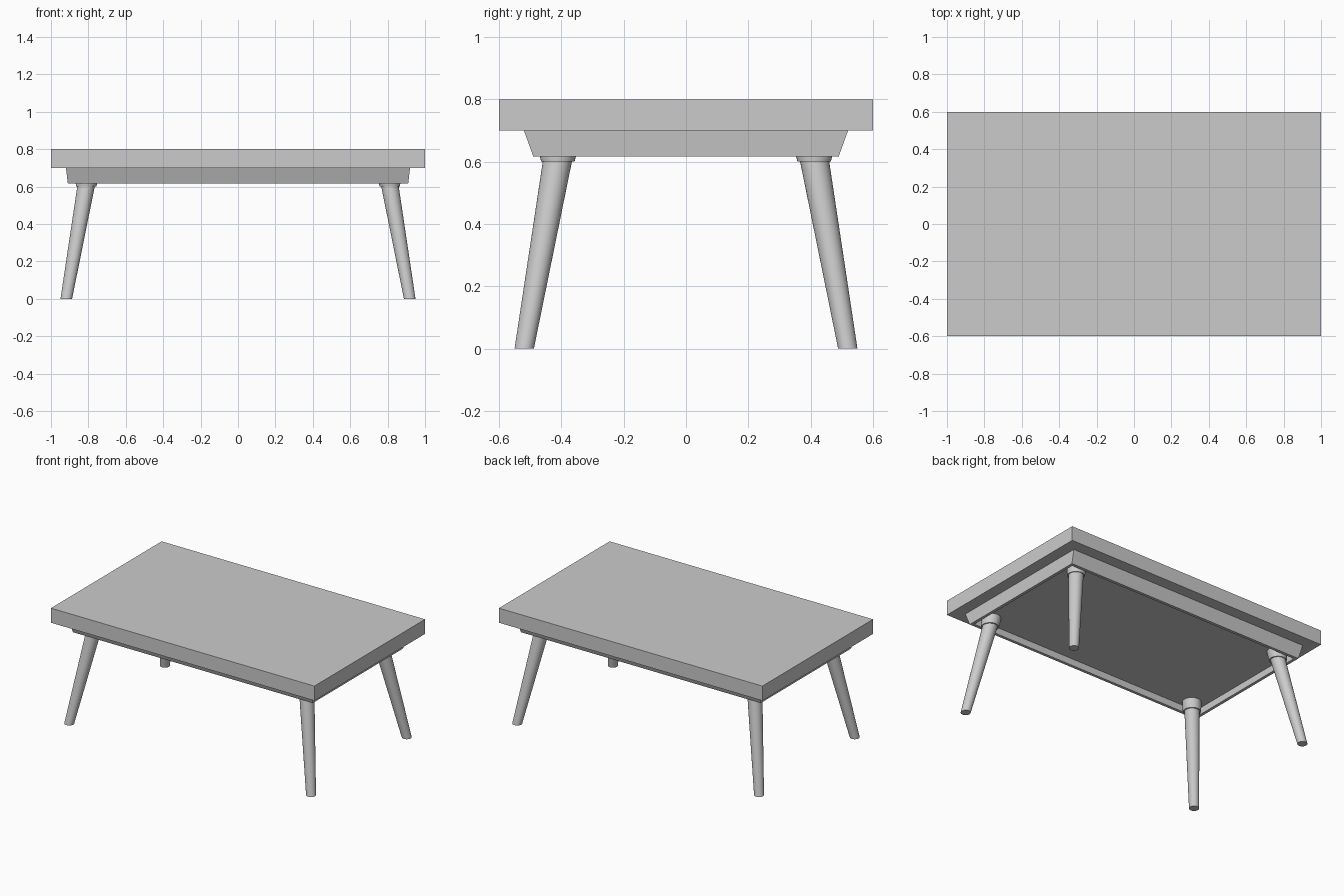
import bpy, bmesh
from math import cos, sin, pi

if "Cube" in bpy.data.objects:
    bpy.data.objects.remove(bpy.data.objects["Cube"])


def rect(hx, hy, z):
    return [(-hx, -hy, z), (hx, -hy, z), (hx, hy, z), (-hx, hy, z)]


def ring(cx, cy, z, r, n=32):
    return [(cx + r * cos(2 * pi * i / n), cy + r * sin(2 * pi * i / n), z) for i in range(n)]


def loft(name, rings, smooth=False):
    """Skin a stack of matching rings and cap both ends."""
    bm = bmesh.new()
    loops = [[bm.verts.new(p) for p in r] for r in rings]
    bm.faces.new(loops[0])
    bm.faces.new(loops[-1])
    for a, b in zip(loops, loops[1:]):
        n = len(a)
        for i in range(n):
            j = (i + 1) % n
            bm.faces.new((a[i], a[j], b[j], b[i]))
    bmesh.ops.recalc_face_normals(bm, faces=bm.faces[:])
    mesh = bpy.data.meshes.new(name)
    bm.to_mesh(mesh)
    bm.free()
    obj = bpy.data.objects.new(name, mesh)
    bpy.context.collection.objects.link(obj)
    if smooth:
        bpy.ops.object.select_all(action='DESELECT')
        obj.select_set(True)
        bpy.context.view_layer.objects.active = obj
        bpy.ops.object.shade_smooth_by_angle()
    return obj


# Table top slab
loft("table_top", [rect(1.0, 0.6, 0.70), rect(1.0, 0.6, 0.80)])

# Apron leaning inward, with a shallow recessed panel underneath
T, RECESS = 0.02, 0.663
loft("apron", [rect(0.92, 0.52, 0.70), rect(0.91, 0.49, 0.617),
               rect(0.91 - T, 0.49 - T, 0.617), rect(0.91 - T, 0.49 - T, RECESS)])

# Splayed tapered legs, each with a collar that follows its lean
for sy, row in ((-1, "front"), (1, "back")):
    for sx, side in ((-1, "left"), (1, "right")):
        loft(f"{row}_{side}_leg", [ring(sx * 0.918, sy * 0.519, 0.0, 0.031),
                                   ring(sx * 0.811, sy * 0.411, 0.61, 0.047)], smooth=True)
        loft(f"{row}_{side}_collar", [ring(sx * 0.812, sy * 0.411, 0.601, 0.054),
                                      ring(sx * 0.810, sy * 0.411, 0.618, 0.058),
                                      ring(sx * 0.803, sy * 0.404, RECESS + 0.01, 0.059)], smooth=True)
